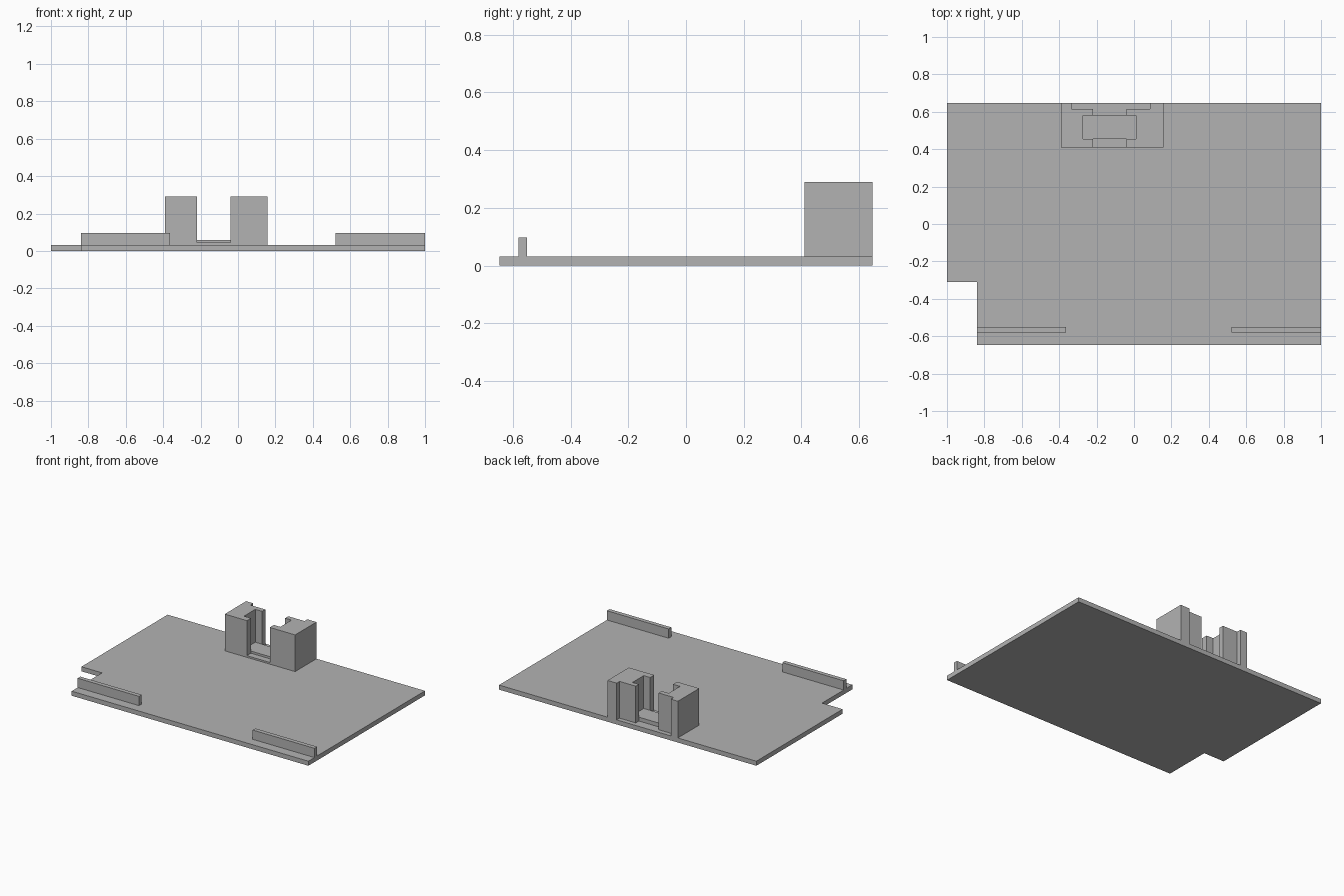
import bpy, bmesh

cube = bpy.data.objects.get("Cube")
if cube:
    bpy.data.objects.remove(cube, do_unlink=True)

grey = bpy.data.materials.new("plain_grey")
grey.use_nodes = True
colour = (0.45, 0.45, 0.45, 1)
grey.diffuse_color = colour
grey.node_tree.nodes["Principled BSDF"].inputs["Base Color"].default_value = colour


def extrude_outline(name, outline, low, high):
    """Extrude a plan outline from one height to another."""
    bm = bmesh.new()
    face = bm.faces.new([bm.verts.new((x, y, low)) for x, y in outline])
    result = bmesh.ops.extrude_face_region(bm, geom=[face])
    for item in result["geom"]:
        if isinstance(item, bmesh.types.BMVert):
            item.co.z = high
    bmesh.ops.recalc_face_normals(bm, faces=bm.faces)
    mesh = bpy.data.meshes.new(name)
    bm.to_mesh(mesh)
    bm.free()
    mesh.materials.append(grey)
    obj = bpy.data.objects.new(name, mesh)
    bpy.context.collection.objects.link(obj)
    return obj


def box(name, x0, x1, y0, y1, low, high):
    return extrude_outline(name, [(x0, y0), (x1, y0), (x1, y1), (x0, y1)], low, high)


TOP = 0.032
BACK = 0.647

# Base plate with one notched corner
extrude_outline("base_plate", [(-0.84, -BACK), (1, -BACK), (1, BACK), (-1, BACK),
                               (-1, -0.31), (-0.84, -0.31)], 0, TOP)

# Low rails near the front edge
box("right_rail", -0.84, -0.363, -0.58, -0.55, TOP, 0.097)
box("left_rail", 0.52, 1, -0.58, -0.55, TOP, 0.097)


# Holder jaws: slot, wider pocket and a shallow recess at the back
def jaw(name, outer, slot, pocket, recess):
    extrude_outline(name, [(outer, 0.41), (slot, 0.41), (slot, 0.455), (pocket, 0.455),
                           (pocket, 0.58), (slot, 0.58), (slot, 0.615),
                           (recess, 0.615), (recess, BACK), (outer, BACK)], TOP, 0.29)


jaw("right_jaw", -0.39, -0.218, -0.272, -0.335)
jaw("left_jaw", 0.157, -0.04, 0.01, 0.086)

# Raised floor between the jaws
box("front_sill", -0.218, -0.04, 0.41, 0.455, TOP, 0.044)
box("pocket_floor", -0.272, 0.01, 0.455, 0.58, TOP, 0.059)
